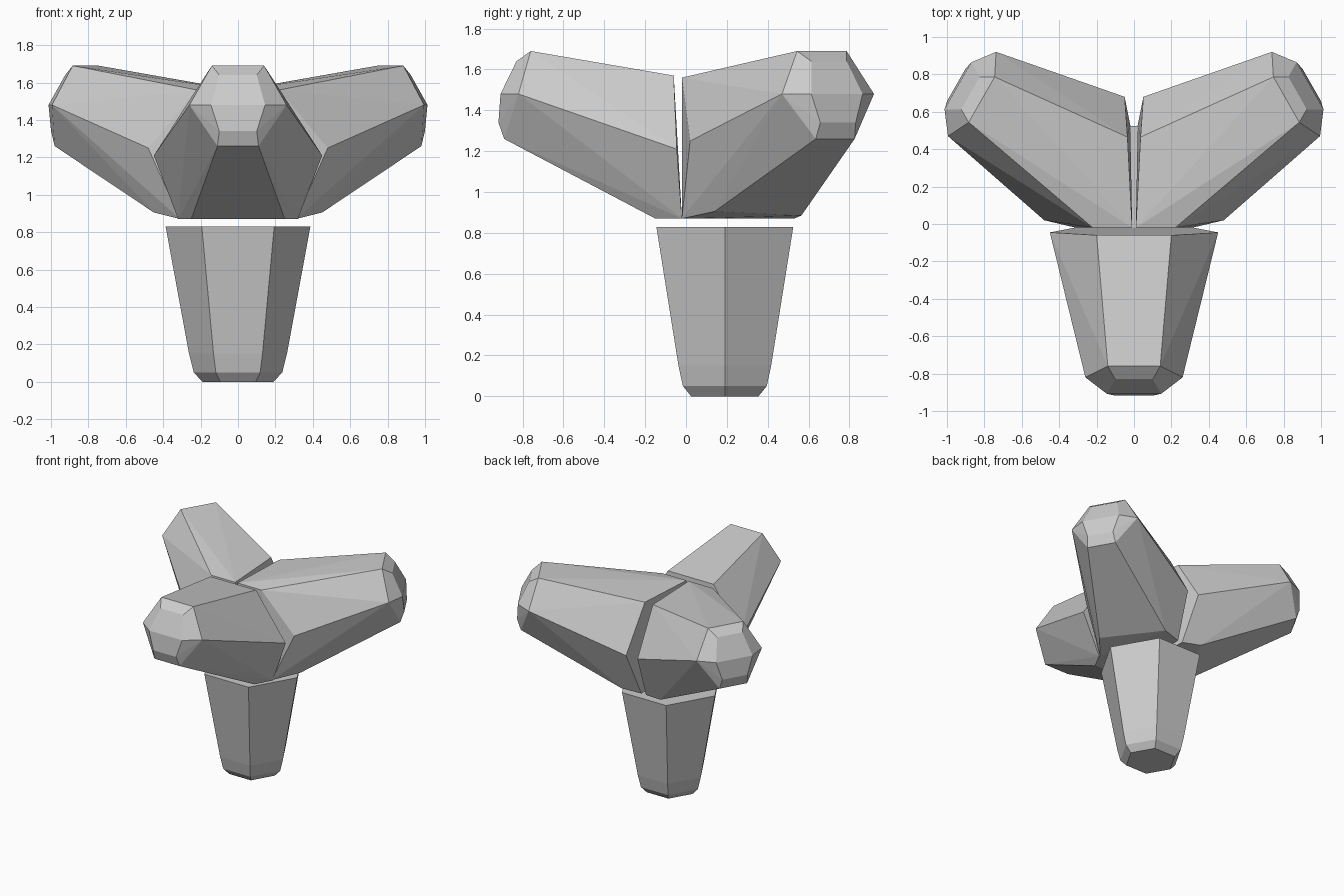
import bpy, bmesh, math
from mathutils import Vector

if "Cube" in bpy.data.objects:
    bpy.data.objects.remove(bpy.data.objects["Cube"])

HUB_Y = 0.19  # vertical axis shared by the leg and the three arms


def hull(name, points):
    """Flat-shaded convex block around a few corner points."""
    bm = bmesh.new()
    for p in points:
        bm.verts.new(p)
    res = bmesh.ops.convex_hull(bm, input=bm.verts)
    loose = [v for v in bm.verts if not v.link_faces]
    bmesh.ops.delete(bm, geom=loose, context='VERTS')
    bmesh.ops.dissolve_limit(bm, angle_limit=math.radians(2),
                             verts=bm.verts, edges=bm.edges)
    bmesh.ops.recalc_face_normals(bm, faces=bm.faces)
    mesh = bpy.data.meshes.new(name)
    bm.to_mesh(mesh)
    bm.free()
    obj = bpy.data.objects.new(name, mesh)
    bpy.context.collection.objects.link(obj)
    return obj


def both_sides(points):
    return [(s * x, y, z) for x, y, z in points for s in (1, -1)]


def turn(p):
    """Rotate a front-arm point 120 degrees about the hub axis."""
    c, s = math.cos(math.radians(120)), math.sin(math.radians(120))
    x, y = p[0], p[1] - HUB_Y
    return (0.99 * (x * c - y * s), x * s + y * c + HUB_Y, p[2])


# Lower leg: tapered hexagonal column with a chamfered foot
leg = []
for r, z in [(0.387, 0.83), (0.375, 0.75), (0.262, 0.15), (0.237, 0.05), (0.19, 0.0)]:
    for i in range(6):
        a = math.radians(60 * i)
        leg.append((r * math.cos(a), HUB_Y + r * math.sin(a), z))
hull("lower_leg", leg)

# Chamfered hexagonal arm tip (outer ring, then end face)
tip = both_sides([
    (0.14, -0.76, 1.69), (0.26, -0.82, 1.48), (0.11, -0.89, 1.26),
    (0.10, -0.83, 1.64), (0.145, -0.908, 1.48), (0.10, -0.918, 1.34),
])

# Front arm
front_base = both_sides([
    (0.20, -0.06, 1.57), (0.45, -0.045, 1.21),
    (0.32, -0.02, 0.87), (0.25, -0.15, 0.87),
])
hull("front_arm", tip + front_base)

# Rear arms: same tip turned about the hub, base split along x = 0
rear_base = [
    (0.01, -0.02, 0.87), (0.01, -0.02, 1.56), (0.22, -0.02, 1.56),
    (0.48, 0.02, 1.25), (0.31, -0.02, 0.87), (0.45, 0.14, 0.905),
    (0.17, 0.565, 0.885), (0.02, 0.53, 0.87),
    (0.05, 0.68, 1.22), (0.035, 0.465, 1.565), (0.11, 0.485, 1.575),
]
right = [turn(p) for p in tip] + rear_base
hull("right_arm", right)
hull("left_arm", [(-x, y, z) for x, y, z in right])
